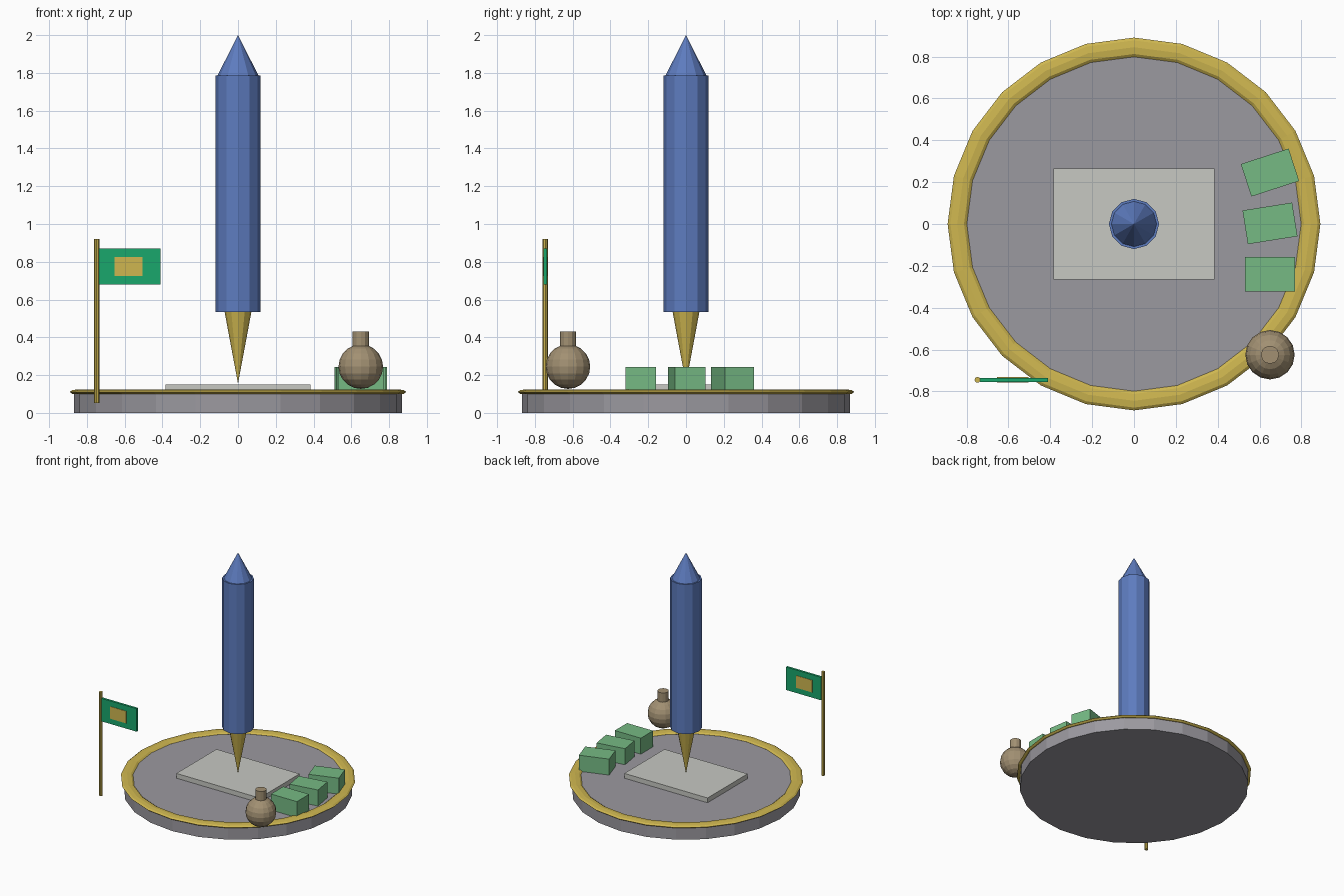
import bpy
import math

cube = bpy.data.objects.get("Cube")
if cube:
    bpy.data.objects.remove(cube, do_unlink=True)


def material(name, rgb):
    m = bpy.data.materials.new(name)
    m.use_nodes = True
    m.diffuse_color = (*rgb, 1)
    m.node_tree.nodes["Principled BSDF"].inputs["Base Color"].default_value = (*rgb, 1)
    return m


GREY = material("slate grey", (0.33, 0.32, 0.35))
PALE = material("pale stone", (0.57, 0.58, 0.54))
GOLD = material("gold", (0.62, 0.47, 0.08))
BLUE = material("blue", (0.11, 0.20, 0.52))
FLAG = material("flag green", (0.01, 0.39, 0.15))
MINT = material("soft green", (0.18, 0.49, 0.23))
TAN = material("tan", (0.36, 0.28, 0.17))


def finish(name, mat):
    ob = bpy.context.object
    ob.name = ob.data.name = name
    ob.data.materials.append(mat)
    return ob


def tapered(name, mat, x, y, z0, z1, r0, r1, sides=12):
    """Upright cylinder or cone between two heights, with a corner on +x."""
    bpy.ops.mesh.primitive_cone_add(vertices=sides, radius1=r0, radius2=r1,
                                    depth=z1 - z0, location=(x, y, (z0 + z1) / 2))
    return finish(name, mat)


def box(name, mat, centre, size, turn=0):
    bpy.ops.mesh.primitive_cube_add(size=1, location=centre,
                                    rotation=(0, 0, math.radians(turn)))
    bpy.context.object.scale = size
    return finish(name, mat)


# Round base with a flattened rim
tapered("base_disc", GREY, 0, 0, 0, 0.11, 0.868, 0.868, 24)
bpy.ops.mesh.primitive_torus_add(major_segments=24, minor_segments=8,
                                 major_radius=0.845, minor_radius=0.046,
                                 location=(0, 0, 0.111))
bpy.context.object.scale.z = 0.3
finish("base_rim", GOLD)
box("centre_slab", PALE, (0, 0, 0.127), (0.77, 0.53, 0.046))

# Upright pen standing on its point
tapered("pen_tip", GOLD, 0, 0, 0.155, 0.535, 0, 0.071)
tapered("pen_body", BLUE, 0, 0, 0.535, 1.787, 0.12, 0.12)
tapered("pen_cap", BLUE, 0, 0, 1.787, 2.0, 0.108, 0)

# Flag with a patch on each side
FX, FY = -0.748, -0.745
tapered("flag_pole", GOLD, FX, FY, 0.052, 0.92, 0.014, 0.014, 8)
box("flag_cloth", FLAG, (-0.573, FY, 0.775), (0.325, 0.019, 0.192))
for side, word in ((-1, "front"), (1, "back")):
    box("flag_patch_" + word, GOLD, (-0.58, FY + side * 0.0105, 0.775),
        (0.15, 0.005, 0.102))

# Round bottle
bpy.ops.mesh.primitive_uv_sphere_add(segments=16, ring_count=10, radius=0.118,
                                     location=(0.65, -0.625, 0.245))
finish("bottle_body", TAN)
tapered("bottle_neck", TAN, 0.65, -0.625, 0.34, 0.432, 0.043, 0.043)

# Fanned row of blocks
for i in range(3):
    box("block_%d" % (i + 1), MINT, (0.65, -0.24 + 0.243 * i, 0.177),
        (0.24, 0.163, 0.134), 9 * i)
